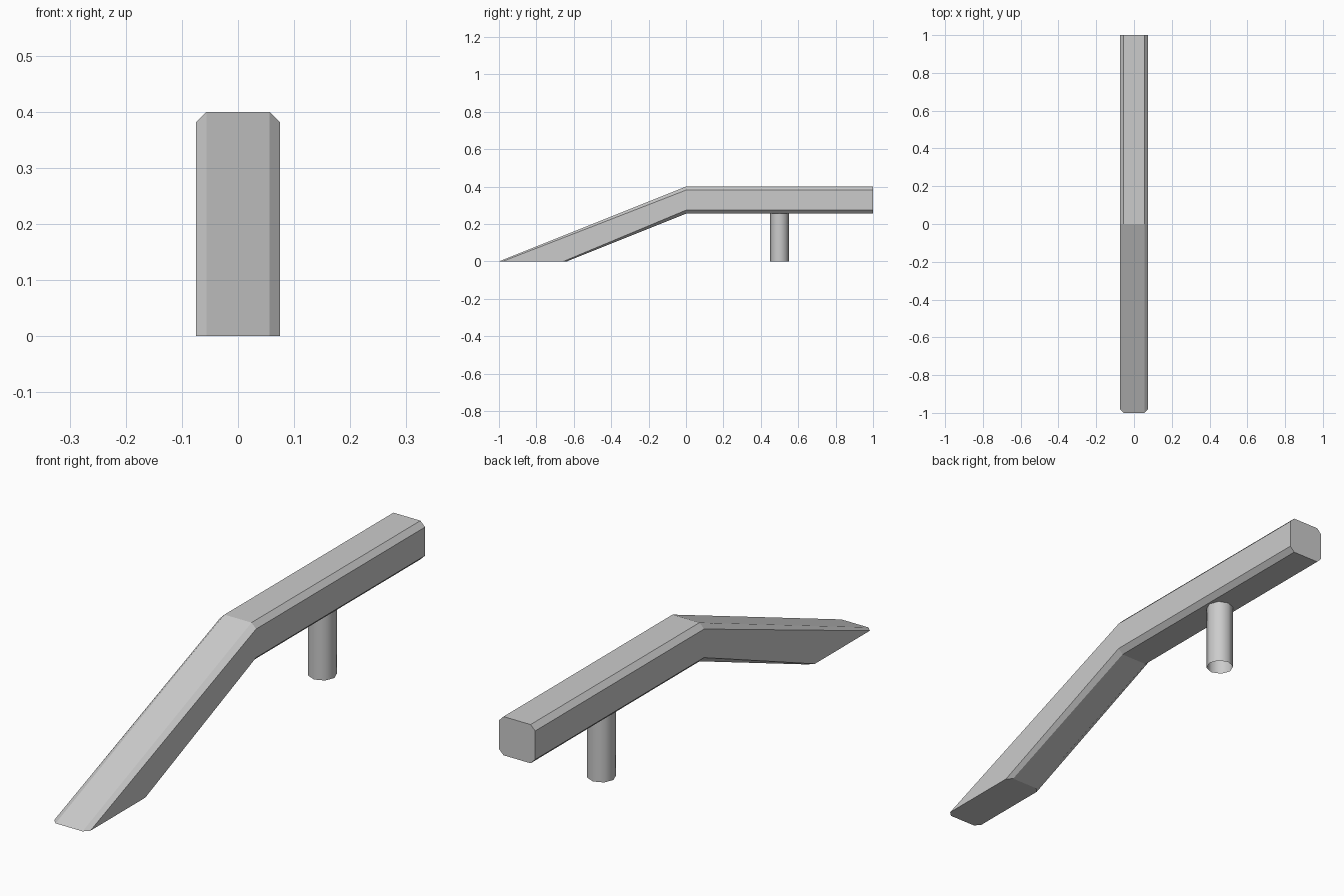
import bpy, bmesh, math

cube = bpy.data.objects.get("Cube")
if cube:
    bpy.data.objects.remove(cube, do_unlink=True)

# Single grey finish
grey = bpy.data.materials.new("plain_grey")
grey.use_nodes = True
colour = (0.6, 0.6, 0.6, 1)
grey.diffuse_color = colour
grey.node_tree.nodes["Principled BSDF"].inputs["Base Color"].default_value = colour


def finish(bm, name):
    bmesh.ops.recalc_face_normals(bm, faces=bm.faces[:])
    mesh = bpy.data.meshes.new(name)
    bm.to_mesh(mesh)
    bm.free()
    mesh.materials.append(grey)
    obj = bpy.data.objects.new(name, mesh)
    bpy.context.collection.objects.link(obj)
    return obj


# Bent rail: chamfered section, swept level and then down to the ground
HALF, CHAMFER, TOP, BOTTOM = 0.075, 0.019, 0.4, 0.255
right_half = [(HALF - CHAMFER, BOTTOM), (HALF, BOTTOM + CHAMFER),
              (HALF, TOP - CHAMFER), (HALF - CHAMFER, TOP)]
section = right_half + [(-x, z) for x, z in reversed(right_half)]


def foot_y(z):
    """Ground position of a section point on the cut foot."""
    foot = {BOTTOM: -0.637, BOTTOM + CHAMFER: -0.656, TOP - CHAMFER: -0.981, TOP: -1.0}
    return foot[z]


bm = bmesh.new()
rings = [[bm.verts.new((x, 1, z)) for x, z in section],
         [bm.verts.new((x, 0, z)) for x, z in section],
         [bm.verts.new((x, foot_y(z), 0)) for x, z in section]]
for a, b in zip(rings, rings[1:]):
    for i in range(len(section)):
        j = (i + 1) % len(section)
        bm.faces.new((a[i], a[j], b[j], b[i]))
bm.faces.new(rings[0])
bm.faces.new(rings[-1])
finish(bm, "rail")

# Open tubular support post
bm = bmesh.new()
bmesh.ops.create_cone(bm, cap_ends=False, segments=8, radius1=0.05, radius2=0.05, depth=BOTTOM)
bmesh.ops.translate(bm, verts=bm.verts[:], vec=(0, 0.5, BOTTOM / 2))
post = finish(bm, "support_post")
bpy.ops.object.select_all(action="DESELECT")
post.select_set(True)
bpy.context.view_layer.objects.active = post
bpy.ops.object.shade_smooth_by_angle(angle=math.radians(60))
